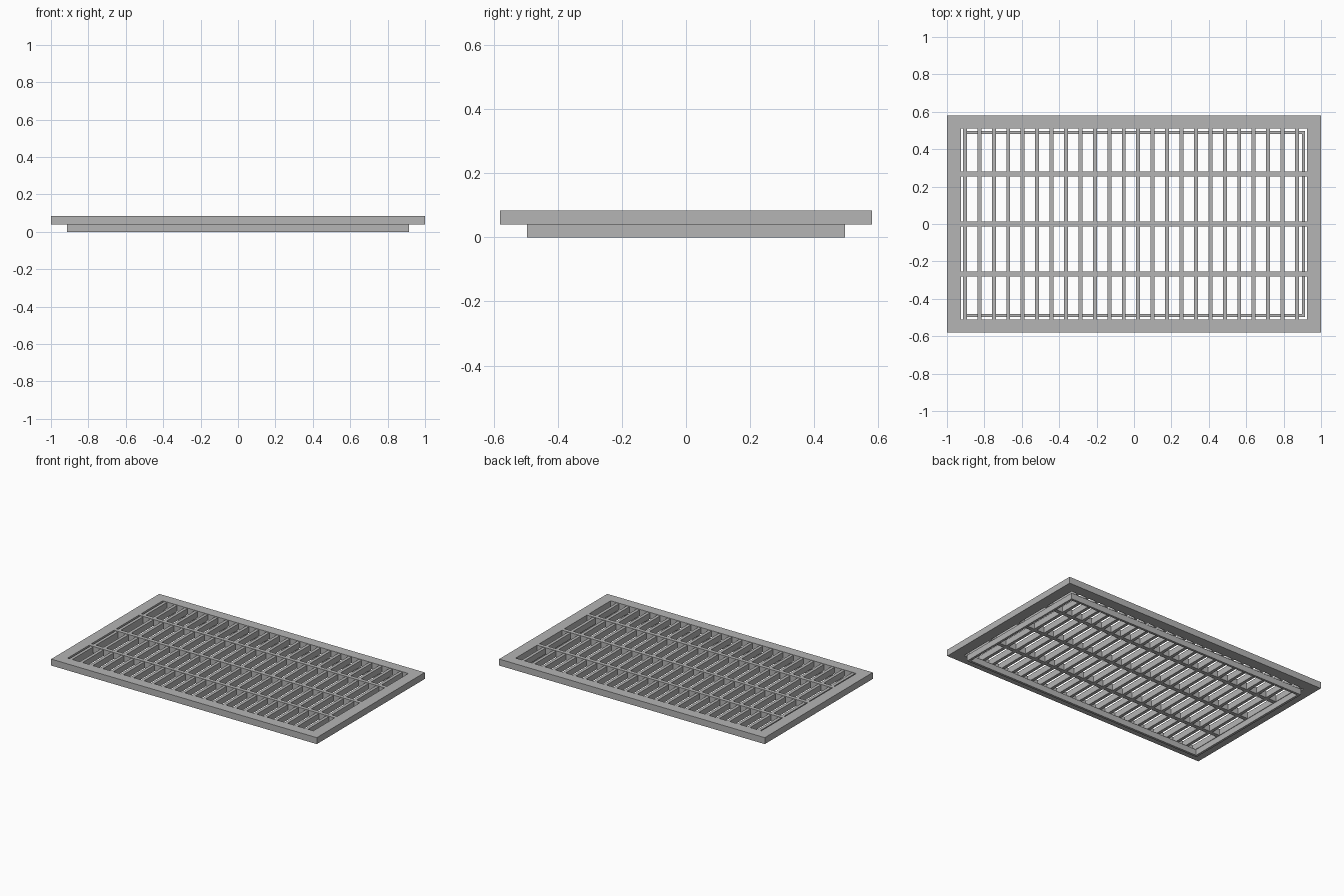
import bpy
import bmesh

old = bpy.data.objects.get("Cube")
if old:
    bpy.data.objects.remove(old, do_unlink=True)

# Single grey metal
grey = bpy.data.materials.new("grey_metal")
grey.use_nodes = True
colour = (0.46, 0.46, 0.46, 1)
grey.diffuse_color = colour
grey.node_tree.nodes["Principled BSDF"].inputs["Base Color"].default_value = colour


def finish(name, bm):
    bmesh.ops.recalc_face_normals(bm, faces=bm.faces)
    mesh = bpy.data.meshes.new(name)
    bm.to_mesh(mesh)
    bm.free()
    mesh.materials.append(grey)
    obj = bpy.data.objects.new(name, mesh)
    bpy.context.collection.objects.link(obj)
    return obj


def ring(name, hx, hy, wall_x, wall_y, z0, z1):
    """Rectangular frame with mitred corners."""
    bm = bmesh.new()
    corners = [(-1, -1), (1, -1), (1, 1), (-1, 1)]
    loops = []
    for x, y, z in ((hx, hy, z0), (hx, hy, z1),
                    (hx - wall_x, hy - wall_y, z1), (hx - wall_x, hy - wall_y, z0)):
        loops.append([bm.verts.new((sx * x, sy * y, z)) for sx, sy in corners])
    for i in range(4):
        a, b = loops[i], loops[(i + 1) % 4]
        for j in range(4):
            k = (j + 1) % 4
            bm.faces.new((a[j], a[k], b[k], b[j]))
    return finish(name, bm)


def bar(name, x, y, sx, sy, z0, z1):
    bm = bmesh.new()
    bmesh.ops.create_cube(bm, size=1)
    bmesh.ops.scale(bm, vec=(sx, sy, z1 - z0), verts=bm.verts)
    bmesh.ops.translate(bm, vec=(x, y, (z0 + z1) / 2), verts=bm.verts)
    return finish(name, bm)


BASE, TOP = 0.04, 0.084

# Wide top flange and the thin collar below it
ring("outer_frame", 1.0, 0.581, 0.075, 0.07, BASE, TOP)
ring("lower_collar", 0.913, 0.496, 0.016, 0.016, 0, BASE)

# Slats running front to back
for i in range(24):
    bar(f"slat_{i + 1}", -0.904 + 0.0772 * i, 0, 0.021, 1.024, BASE, TOP - 0.003)

# Cross bars running side to side
for i in (-1, 0, 1):
    bar(f"cross_bar_{i + 2}", 0, 0.268 * i, 1.852, 0.026, BASE, TOP)
